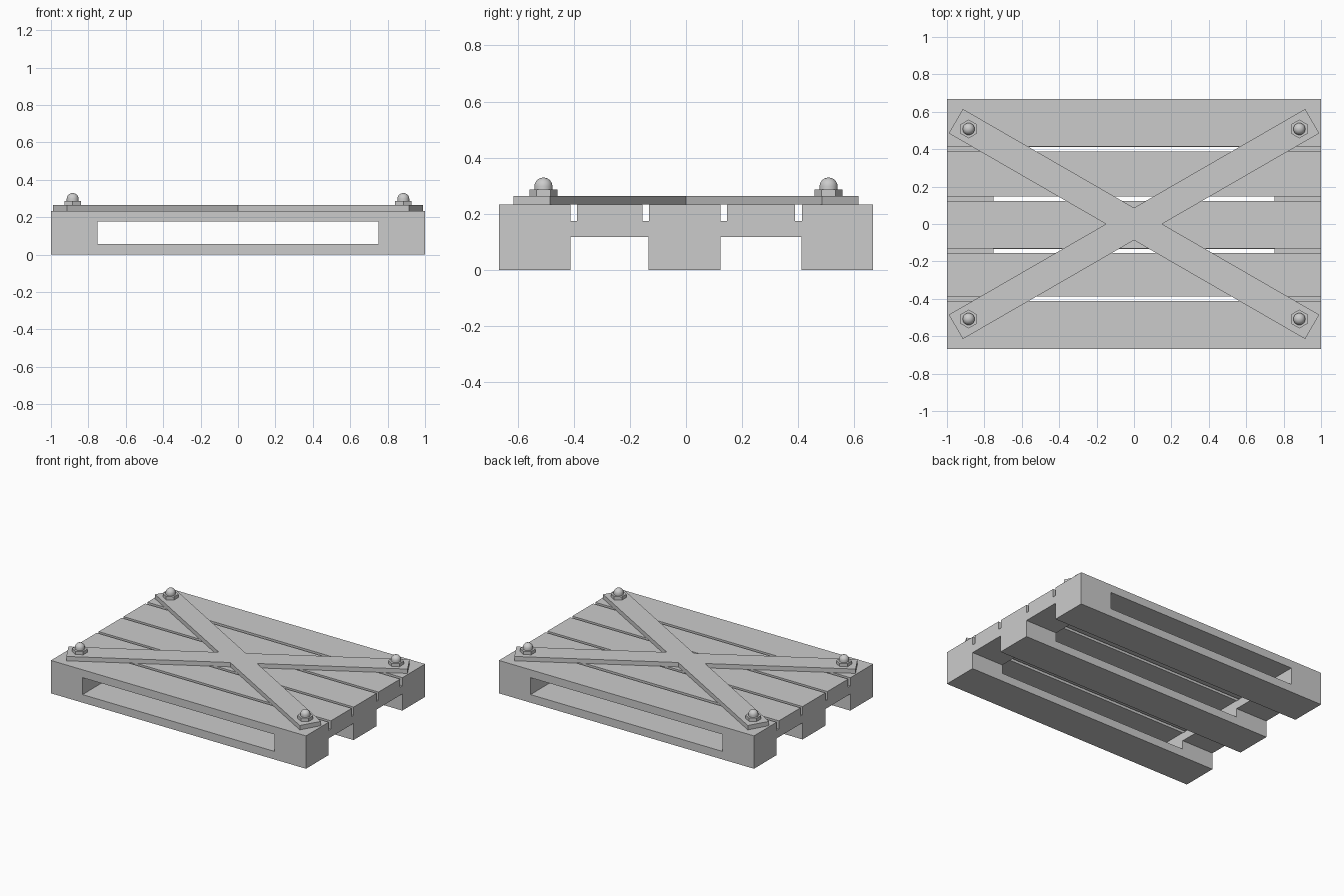
import bpy, bmesh
from math import sin, cos, pi, radians
from mathutils import Vector

if "Cube" in bpy.data.objects:
    bpy.data.objects.remove(bpy.data.objects["Cube"])


def finish(bm, name):
    bmesh.ops.recalc_face_normals(bm, faces=bm.faces)
    me = bpy.data.meshes.new(name)
    bm.to_mesh(me)
    bm.free()
    ob = bpy.data.objects.new(name, me)
    bpy.context.collection.objects.link(ob)
    return ob


def extrude(name, pts, vec):
    """Extrude a closed 3D outline along vec."""
    bm = bmesh.new()
    face = bm.faces.new([bm.verts.new(p) for p in pts])
    res = bmesh.ops.extrude_face_region(bm, geom=[face], use_keep_orig=True)
    moved = [g for g in res["geom"] if isinstance(g, bmesh.types.BMVert)]
    bmesh.ops.translate(bm, verts=moved, vec=vec)
    return finish(bm, name)


# Pallet body: end profile with board slots above and fork channels below
W, TOP, SLOT, ARCH = 0.667, 0.233, 0.175, 0.118
profile = [(-W, 0), (-W, TOP)]
for a, b in [(-0.412, -0.388), (-0.155, -0.132), (0.123, 0.146), (0.388, 0.414)]:
    profile += [(a, TOP), (a, SLOT), (b, SLOT), (b, TOP)]
profile += [(W, TOP), (W, 0), (0.412, 0), (0.412, ARCH), (0.123, ARCH), (0.123, 0),
            (-0.134, 0), (-0.134, ARCH), (-0.412, ARCH), (-0.412, 0)]
pallet = extrude("pallet_body", [(-1, y, z) for y, z in profile], (2, 0, 0))

# Long window running through all skids, which also opens the board gaps
cutter = extrude("window_cutter", [(-0.752, -1, 0.057), (0.752, -1, 0.057),
                                   (0.752, -1, 0.177), (-0.752, -1, 0.177)], (0, 2, 0))
mod = pallet.modifiers.new("window", "BOOLEAN")
mod.operation, mod.solver, mod.object = "DIFFERENCE", "EXACT", cutter
bpy.context.view_layer.objects.active = pallet
pallet.select_set(True)
bpy.ops.object.modifier_apply(modifier=mod.name)
bpy.data.objects.remove(cutter)

# Diagonal cross brace as a single outline
ANG, HALF, LEN = radians(30), 0.075, 1.1
outline = []
for a, inner in [(ANG, (0, HALF / cos(ANG))), (pi - ANG, (-HALF / sin(ANG), 0)),
                 (pi + ANG, (0, -HALF / cos(ANG))), (-ANG, (HALF / sin(ANG), 0))]:
    d, n = Vector((cos(a), sin(a))), Vector((-sin(a), cos(a)))
    outline += [tuple(d * LEN - n * HALF), tuple(d * LEN + n * HALF), inner]
extrude("cross_brace", [(x, y, TOP) for x, y in outline], (0, 0, 0.031))


# Hex nuts with domed bolt ends at the brace tips
def bolt_end(name, x, y, r=0.032, seg=24, steps=6):
    bm = bmesh.new()
    prof = [(r, 0.27), (r, 0.298)]
    prof += [(r * cos(pi / 2 * i / steps), 0.298 + 0.031 * sin(pi / 2 * i / steps))
             for i in range(1, steps)] + [(0, 0.329)]
    vs = [bm.verts.new((x + pr, y, z)) for pr, z in prof]
    es = [bm.edges.new(p) for p in zip(vs, vs[1:])]
    bmesh.ops.spin(bm, geom=vs + es, cent=(x, y, 0), axis=(0, 0, 1),
                   angle=2 * pi, steps=seg, use_duplicate=False)
    bmesh.ops.remove_doubles(bm, verts=bm.verts, dist=1e-5)
    ob = finish(bm, name)
    bpy.ops.object.select_all(action="DESELECT")
    ob.select_set(True)
    bpy.context.view_layer.objects.active = ob
    bpy.ops.object.shade_smooth_by_angle(angle=radians(40))


for side, x in (("left", -0.884), ("right", 0.884)):
    for end, y in (("front", -0.508), ("back", 0.508)):
        hexagon = [(x + 0.05 * sin(i * pi / 3), y + 0.05 * cos(i * pi / 3), 0.264)
                   for i in range(6)]
        extrude(f"nut_{end}_{side}", hexagon, (0, 0, 0.023))
        bolt_end(f"bolt_{end}_{side}", x, y)
